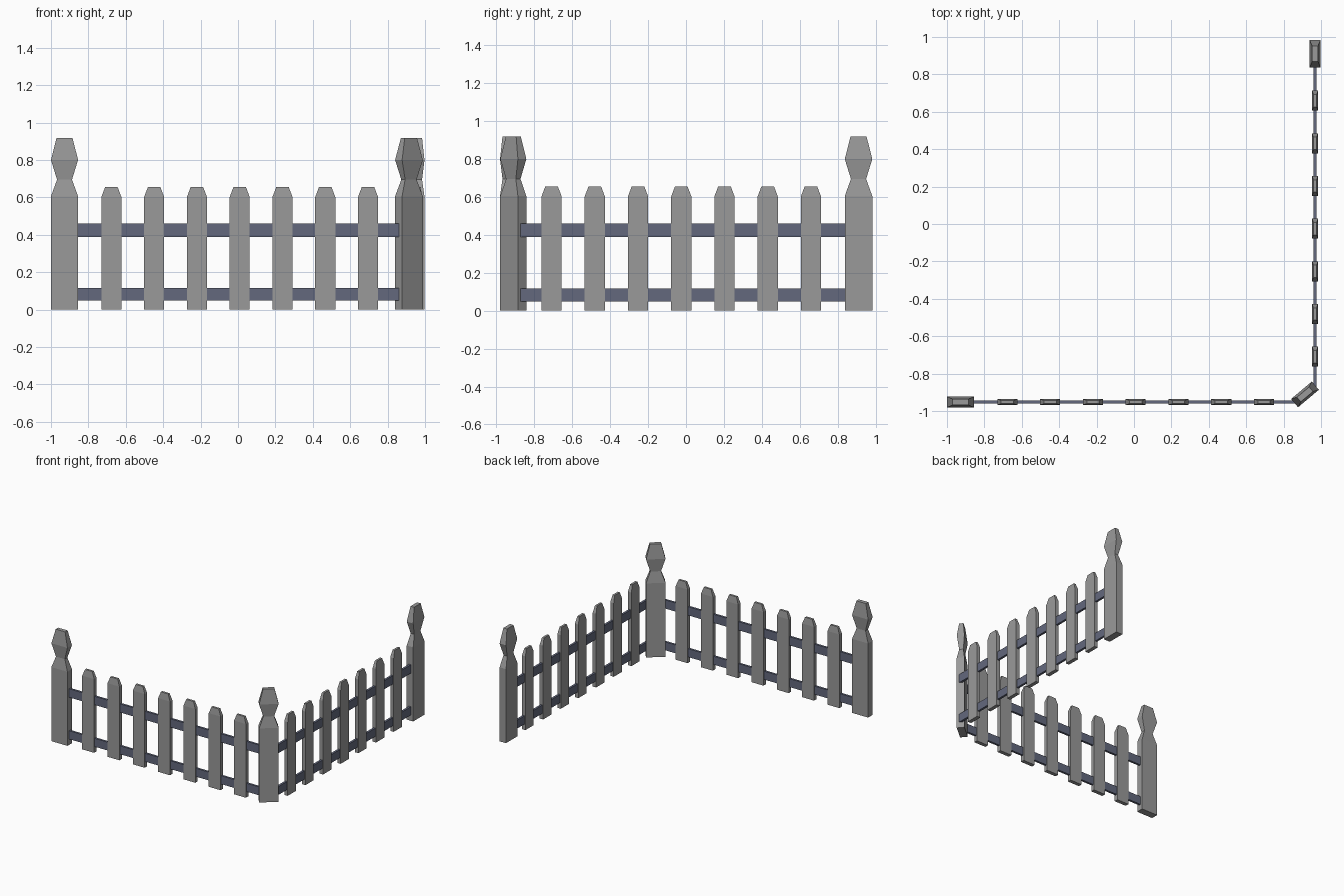
import bpy, bmesh
from math import radians
from mathutils import Matrix

if "Cube" in bpy.data.objects:
    bpy.data.objects.remove(bpy.data.objects["Cube"])


def material(name, rgb):
    m = bpy.data.materials.new(name)
    m.diffuse_color = (*rgb, 1)
    m.use_nodes = True
    m.node_tree.nodes["Principled BSDF"].inputs["Base Color"].default_value = m.diffuse_color
    return m


GREY = material("grey wood", (0.32, 0.32, 0.32))
BLUE = material("slate blue rail", (0.125, 0.14, 0.205))


def loft(name, rings, mat, loc, angle=0):
    """Stack rectangles (z, width, depth) into one closed solid."""
    bm = bmesh.new()
    prev = None
    for z, w, d in rings:
        ring = [bm.verts.new((sx * w / 2, sy * d / 2, z))
                for sx, sy in ((-1, -1), (1, -1), (1, 1), (-1, 1))]
        if prev is None:
            bm.faces.new(ring[::-1])
        else:
            for i in range(4):
                j = (i + 1) % 4
                bm.faces.new((prev[i], prev[j], ring[j], ring[i]))
        prev = ring
    bm.faces.new(prev)
    bm.transform(Matrix.Translation((*loc, 0)) @ Matrix.Rotation(radians(angle), 4, 'Z'))
    me = bpy.data.meshes.new(name)
    bm.to_mesh(me)
    bm.free()
    me.materials.append(mat)
    ob = bpy.data.objects.new(name, me)
    bpy.context.collection.objects.link(ob)
    return ob


POST = [(0, 0.145, 0.058), (0.605, 0.145, 0.058), (0.695, 0.08, 0.032),
        (0.80, 0.145, 0.058), (0.918, 0.085, 0.032)]
PICKET = [(0, 0.107, 0.031), (0.602, 0.107, 0.031), (0.656, 0.066, 0.018)]
FRONT_Y, SIDE_X = -0.952, 0.968

# Posts: left end, angled corner, back end
loft("left_post", POST, GREY, (-0.9275, FRONT_Y))
loft("corner_post", POST, GREY, (0.914, -0.911), 40)
loft("back_post", POST, GREY, (SIDE_X, 0.91), 90)

# Pickets along both runs
for i in range(7):
    loft(f"front_picket_{i}", PICKET, GREY, (-0.677 + 0.2287 * i, FRONT_Y))
    loft(f"side_picket_{i}", PICKET, GREY, (SIDE_X, -0.709 + 0.228 * i), 90)

# Lower and upper rails of both runs
for label, z0, z1 in (("lower", 0.048, 0.116), ("upper", 0.389, 0.459)):
    for run, a, b in (("front", -0.90, 0.864), ("side", -0.876, 0.88)):
        mid = (a + b) / 2
        loc, ang = ((mid, FRONT_Y), 0) if run == "front" else ((SIDE_X, mid), 90)
        loft(f"{run}_{label}_rail", [(z0, b - a, 0.018), (z1, b - a, 0.018)], BLUE, loc, ang)
